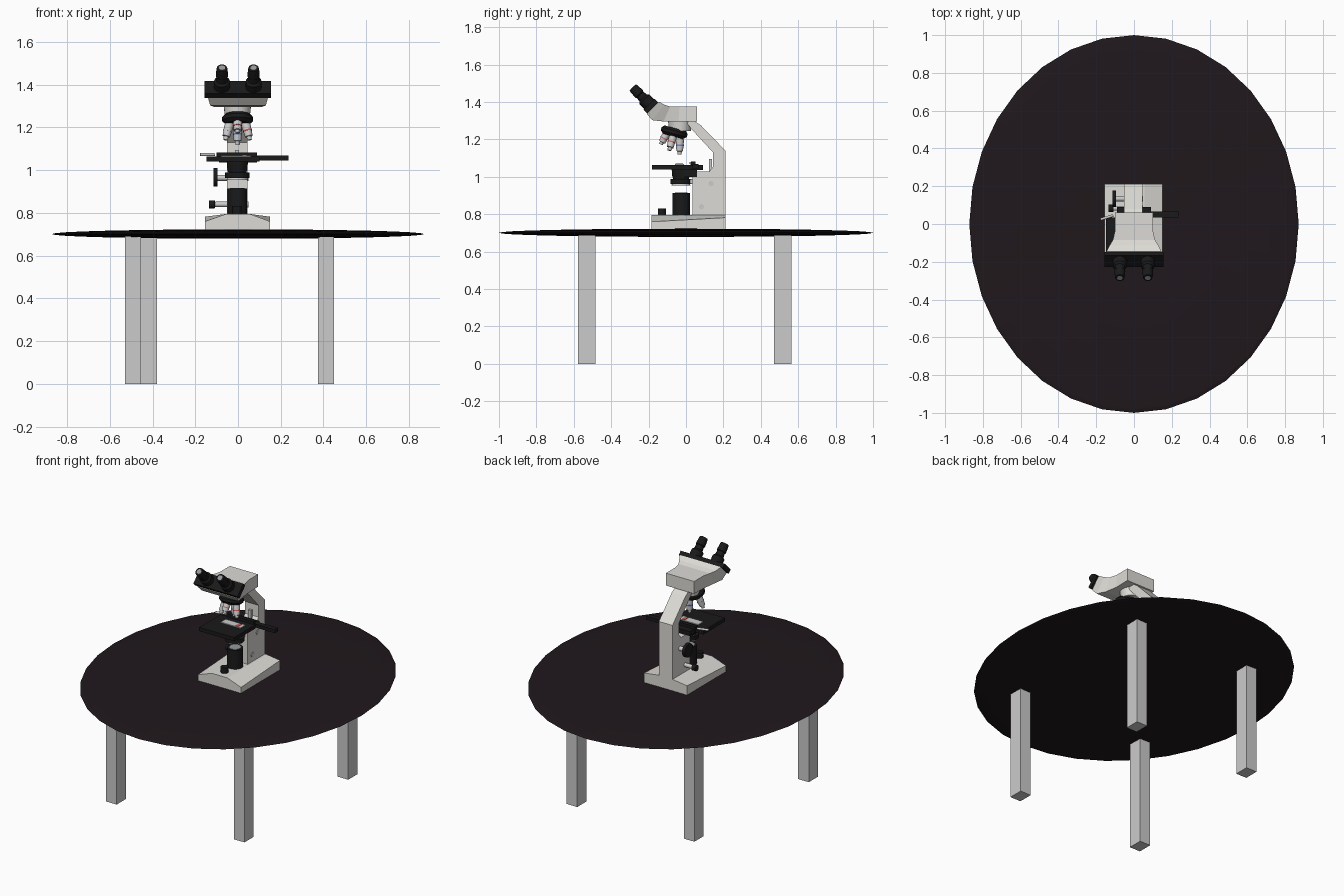
import bpy, bmesh, math
from mathutils import Vector

if "Cube" in bpy.data.objects:
    bpy.data.objects.remove(bpy.data.objects["Cube"])


def material(name, rgb):
    m = bpy.data.materials.new(name)
    m.diffuse_color = (*rgb, 1)
    m.use_nodes = True
    m.node_tree.nodes["Principled BSDF"].inputs["Base Color"].default_value = m.diffuse_color
    return m


WOOD = material("dark_wood", (0.014, 0.009, 0.012))
BLACK = material("black", (0.01, 0.01, 0.01))
CREAM = material("enamel", (0.72, 0.71, 0.67))
STEEL = material("steel", (0.6, 0.6, 0.6))
RED = material("red", (0.7, 0.1, 0.08))
BLUE = material("blue", (0.15, 0.25, 0.7))
GLASS = material("lens", (0.3, 0.32, 0.34))


def loft(name, rings, mat=None):
    """Closed solid through rings that have equal point counts."""
    bm = bmesh.new()
    vs = [[bm.verts.new(p) for p in r] for r in rings]
    n = len(vs[0])
    for a, b in zip(vs, vs[1:]):
        for i in range(n):
            bm.faces.new((a[i], a[(i + 1) % n], b[(i + 1) % n], b[i]))
    bm.faces.new(vs[0])
    bm.faces.new(vs[-1])
    bmesh.ops.recalc_face_normals(bm, faces=bm.faces)
    me = bpy.data.meshes.new(name)
    bm.to_mesh(me)
    bm.free()
    ob = bpy.data.objects.new(name, me)
    bpy.context.collection.objects.link(ob)
    if mat:
        me.materials.append(mat)
    return ob


def box(name, x, y, z, mat=None):
    return loft(name, [[(x[0], y[0], h), (x[1], y[0], h), (x[1], y[1], h), (x[0], y[1], h)]
                       for h in z], mat)


def prism(name, profile, x0, x1, mat):
    """Side profile (y, z) pushed across x."""
    return loft(name, [[(x, y, z) for y, z in profile] for x in (x0, x1)], mat)


def turned(name, origin, axis, steps, mat, n=24):
    """Turned part: steps are (distance along axis, radius)."""
    o, a = Vector(origin), Vector(axis).normalized()
    u = a.orthogonal().normalized()
    v = a.cross(u)
    ang = [2 * math.pi * i / n for i in range(n)]
    ob = loft(name, [[o + a * d + (u * math.cos(t) + v * math.sin(t)) * r for t in ang]
                     for d, r in steps], mat)
    bpy.ops.object.select_all(action='DESELECT')
    bpy.context.view_layer.objects.active = ob
    ob.select_set(True)
    bpy.ops.object.shade_smooth_by_angle(angle=math.radians(30))
    return ob


# table top: a flattened sphere with flat faces
bpy.ops.mesh.primitive_uv_sphere_add(segments=32, ring_count=16, location=(0, 0, 0.701))
top = bpy.context.object
top.name = "table_top"
top.scale = (0.872, 1, 0.022)
top.data.materials.append(WOOD)

# legs
for name, x, y in (("front_left_leg", -0.491, -0.531), ("front_right_leg", 0.412, -0.531),
                   ("back_left_leg", -0.416, 0.517), ("back_right_leg", 0.412, 0.517)):
    box(name, (x - 0.0375, x + 0.0375), (y - 0.046, y + 0.046), (0, 0.7))

# foot: raised flat middle with sloping wings
loft("foot", [[(-0.155, y, 0.716), (0.15, y, 0.716), (0.15, y, edge), (0.055, y, 0.795),
               (-0.055, y, 0.795), (-0.155, y, edge)]
              for y, edge in ((-0.184, 0.76), (0.211, 0.782))], CREAM)

# arm: upright column bending forward to the head
prism("arm", [(0.035, 0.79), (0.211, 0.79), (0.211, 1.14), (0.08, 1.275), (0.05, 1.295),
              (0.0, 1.295), (0.025, 1.26), (0.145, 1.13), (0.145, 1.055), (0.125, 1.03),
              (0.035, 1.03)], -0.052, 0.044, CREAM)

# head: flares forward to carry the eyepieces (y, z top / y, z bottom / half widths)
loft("head", [[(-wt, yt, zt), (wt, yt, zt), (wb, yb, zb), (-wb, yb, zb)]
              for yt, zt, yb, zb, wt, wb in (
                  (0.06, 1.376, 0.06, 1.297, 0.1, 0.1),
                  (-0.035, 1.376, -0.04, 1.295, 0.1, 0.1),
                  (-0.085, 1.376, -0.12, 1.296, 0.112, 0.112),
                  (-0.115, 1.385, -0.18, 1.303, 0.13, 0.13),
                  (-0.145, 1.402, -0.21, 1.337, 0.145, 0.14))], CREAM)

# eyepiece plate, facing up and forward
AX = Vector((0, -1, 1)).normalized()
c = Vector((0, -0.188, 1.378))
side = Vector((0, 1, 1)).normalized() * 0.042
plate = [c + s * side + t * AX * 0.0135 for s, t in ((-1, -1), (1, -1), (1, 1), (-1, 1))]
prism("eyepiece_plate", [(p.y, p.z) for p in plate], -0.157, 0.155, BLACK)

# eyepieces
for label, x in (("left", -0.075), ("right", 0.073)):
    base = Vector((x, -0.19, 1.383))
    turned(label + "_eyepiece", base, AX,
           [(0, 0.037), (0.045, 0.037), (0.055, 0.027), (0.08, 0.024), (0.084, 0.029),
            (0.125, 0.026), (0.134, 0.024)], BLACK)
    turned(label + "_eye_lens", base, AX, [(0.13, 0.015), (0.136, 0.015)], GLASS)

# nosepiece: collar and tilted turret
turned("nosepiece_collar", (-0.003, -0.032, 1.245), (0, 0, 1), [(0, 0.058), (0.055, 0.064)], CREAM)
down = Vector((0, -0.26, -0.966))
hub = Vector((-0.002, -0.06, 1.25))
turned("turret", hub, down, [(-0.01, 0.06), (0.003, 0.072), (0.02, 0.072), (0.035, 0.055)], BLACK)

# objectives splayed around the turret axis
right = Vector((1, 0, 0))
back = right.cross(down)
if back.y < 0:
    back = -back
for name, a, length, band in (("back", 90, 0.098, BLUE), ("left", 180, 0.09, STEEL),
                              ("right", 0, 0.09, RED), ("front", 270, 0.07, RED)):
    out = right * math.cos(math.radians(a)) + back * math.sin(math.radians(a))
    o = hub + down * 0.025 + out * 0.036
    d = (down + out * 0.24).normalized()
    turned(name + "_objective", o, d, [(0, 0.019), (length * 0.3, 0.021), (length * 0.8, 0.018),
                                       (length * 0.82, 0.012), (length, 0.01)], STEEL)
    turned(name + "_objective_band", o, d, [(length * 0.45, 0.0215), (length * 0.52, 0.0212)], band)

# stage with its slide holder
box("stage", (-0.147, 0.1), (-0.182, 0.035), (1.04, 1.064), BLACK)
box("stage_back", (-0.09, 0.09), (0.03, 0.09), (1.036, 1.064), BLACK)
box("stage_bar", (0.07, 0.236), (0.034, 0.066), (1.046, 1.068), BLACK)
box("slide_rail", (-0.1, 0.09), (0.028, 0.05), (1.06, 1.082), BLACK)
box("slide", (-0.08, 0.06), (-0.06, -0.01), (1.063, 1.069), STEEL)
box("slide_label", (0.02, 0.04), (-0.055, -0.015), (1.068, 1.071), RED)
turned("slide_clip", (-0.11, 0.045, 1.073), (-0.065, -0.02, 0), [(0, 0.007), (0.07, 0.007)], STEEL)
box("stage_stop", (-0.013, 0.005), (0.122, 0.138), (1.02, 1.095), STEEL)
box("stage_carrier", (-0.05, 0.045), (-0.03, 0.06), (1.0, 1.042), BLACK)

# condenser below the stage
turned("condenser", (-0.003, -0.027, 0.985), (0, 0, 1), [(0, 0.04), (0.02, 0.047), (0.058, 0.05)], BLACK)
turned("condenser_sleeve", (-0.003, -0.027, 0.955), (0, 0, 1), [(0, 0.05), (0.04, 0.04)], STEEL)
turned("condenser_ring", (-0.003, -0.027, 0.963), (0, 0, 1), [(0, 0.057), (0.025, 0.057)], BLACK)
box("condenser_bracket", (-0.03, 0.025), (0.01, 0.05), (0.965, 0.985), STEEL)

# lamp and switch
turned("lamp_housing", (-0.003, -0.025, 0.79), (0, 0, 1), [(0, 0.046), (0.125, 0.046)], BLACK)
turned("lamp_lens", (-0.003, -0.025, 0.91), (0, 0, 1), [(0, 0.034), (0.007, 0.034)], GLASS)
turned("lamp_dial", (-0.005, -0.129, 0.79), (0, 0, 1), [(0, 0.022), (0.042, 0.022)], BLACK)

# focus wheel and lower knob, with shaft ends on the right side
turned("focus_shaft", (0.048, 0.134, 0.964), (-1, 0, 0), [(0, 0.014), (0.15, 0.014)], STEEL)
turned("focus_wheel", (-0.095, 0.134, 0.967), (-1, 0, 0), [(0, 0.043), (0.02, 0.043)], BLACK)
turned("lower_shaft", (0.048, 0.083, 0.84), (-1, 0, 0), [(0, 0.014), (0.165, 0.012)], STEEL)
turned("lower_knob", (-0.075, 0.083, 0.84), (-1, 0, 0),
       [(0, 0.012), (0.033, 0.012), (0.034, 0.019), (0.06, 0.019)], BLACK)
